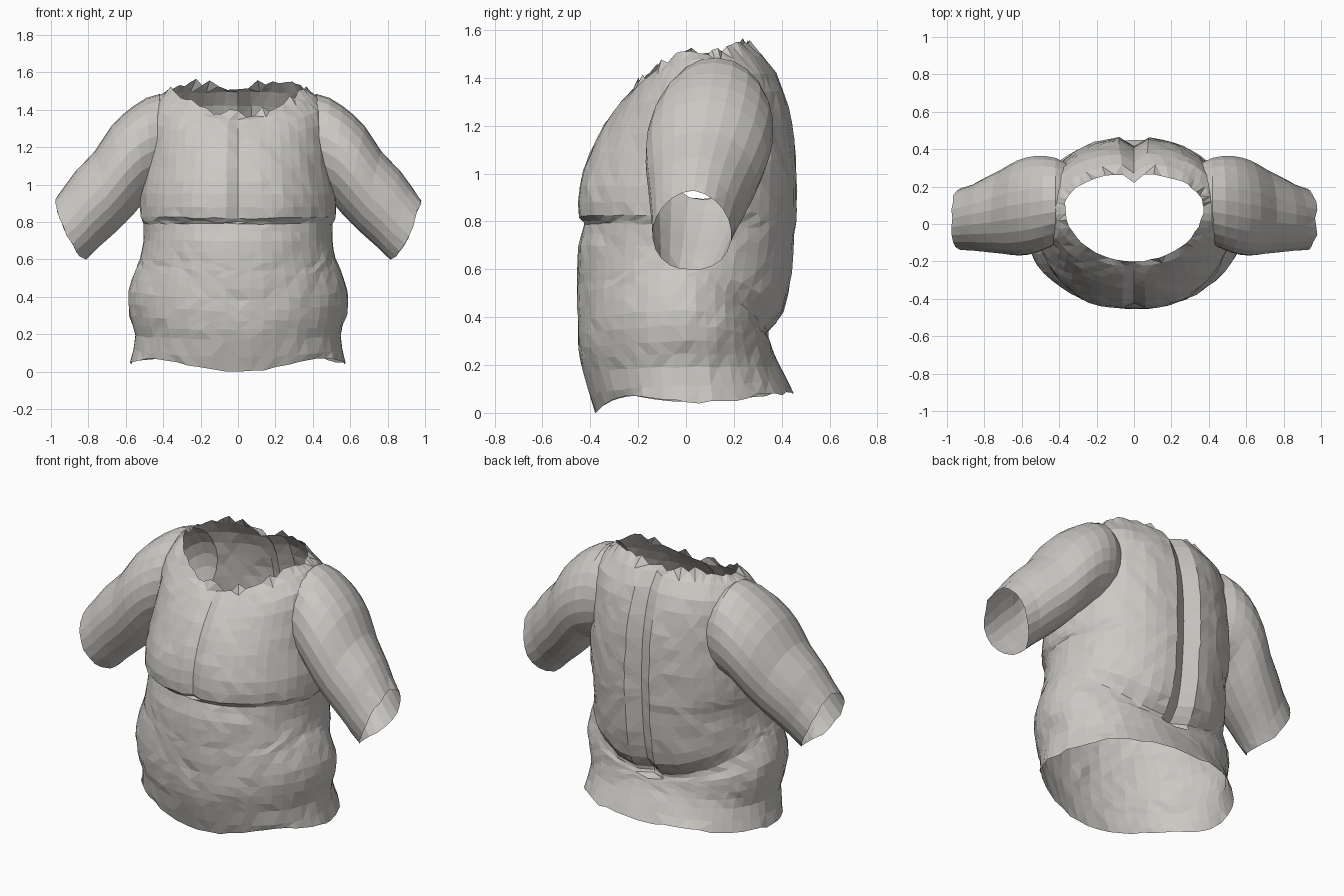
import bpy, bmesh, math, random
from mathutils import Vector

random.seed(4)
cube = bpy.data.objects.get("Cube")
if cube:
    bpy.data.objects.remove(cube, do_unlink=True)

COLOUR = (0.60, 0.58, 0.55, 1)
skin = bpy.data.materials.new("pale_grey")
skin.use_nodes = True
skin.diffuse_color = COLOUR
skin.node_tree.nodes["Principled BSDF"].inputs["Base Color"].default_value = COLOUR


def smooth_rows(keys, steps):
    """Catmull-Rom interpolation between key cross-sections."""
    rows = []
    for i in range(len(keys) - 1):
        a, b = keys[max(i - 1, 0)], keys[i]
        c, d = keys[i + 1], keys[min(i + 2, len(keys) - 1)]
        for k in range(steps):
            t = k / steps
            rows.append([q + 0.5 * t * (r - p + t * (2*p - 5*q + 4*r - s + t * (3*(q - r) + s - p)))
                         for p, q, r, s in zip(a, b, c, d)])
    return rows + [list(keys[-1])]


def loft(name, rings, open_start, open_end):
    """Closed loft; caps that will become openings get material index 1."""
    bm = bmesh.new()
    loops = [[bm.verts.new(p) for p in ring] for ring in rings]
    n = len(loops[0])
    for lo, hi in zip(loops, loops[1:]):
        for j in range(n):
            k = (j + 1) % n
            bm.faces.new((lo[j], lo[k], hi[k], hi[j]))
    for loop, is_open in ((loops[0], open_start), (loops[-1], open_end)):
        mid = bm.verts.new(sum((v.co for v in loop), Vector()) / n)
        for j in range(n):
            f = bm.faces.new((loop[j], loop[(j + 1) % n], mid))
            f.material_index = int(is_open)
    bmesh.ops.triangulate(bm, faces=bm.faces[:])
    bmesh.ops.recalc_face_normals(bm, faces=bm.faces[:])
    mesh = bpy.data.meshes.new(name)
    bm.to_mesh(mesh)
    bm.free()
    mesh.materials.append(skin)
    mesh.materials.append(skin)
    ob = bpy.data.objects.new(name, mesh)
    bpy.context.collection.objects.link(ob)
    return ob


def bump(v, mid, width):
    return math.exp(-((v - mid) / width) ** 2)


def torso_point(row, a, hem, rim):
    w, ys, zs, yf, zf, yb, zb = row
    c, s = math.cos(a), math.sin(a)
    front = s < 0
    s = abs(s)
    x = w * math.copysign(abs(c) ** (1 if front else 0.88), c)
    if abs(c) < 1e-6:
        x = 0
    y = ys + ((yf if front else yb) - ys) * s
    z = zs + ((zf if front else zb) - zs) * s ** 2
    if front:
        # breasts, cleft between them, navel
        if 0.81 < z < 1.2:
            y -= 0.025 * bump(abs(x), 0.24, 0.16) * bump(z, 0.9, 0.15)
        if 0.8 < z < 1.36:
            y += 0.025 * bump(x, 0, 0.03)
        y += 0.02 * bump(x, 0, 0.03) * bump(z, 0.36, 0.03)
    elif z > 0.3:
        # spine groove
        y -= 0.05 * bump(x, 0, 0.04)
    if hem:
        z += 0.04 * math.sin(math.pi * s ** 2) if front else random.uniform(-0.01, 0.01)
    if rim:
        z += random.uniform(-0.025, 0.02)
        if not front:
            z -= 0.06 * bump(x, 0, 0.06)
    return Vector((x, y, z))


# Torso: half width, side y z, front y z, back y z
TORSO = [
    (.575, .0, .05, -.38, .0, .45, .09),
    (.55, .0, .19, -.43, .17, .39, .20),
    (.58, .0, .30, -.45, .27, .36, .27),
    (.585, .0, .43, -.455, .38, .35, .31),
    (.545, .0, .55, -.455, .50, .345, .34),
    (.525, .0, .60, -.455, .58, .41, .42),
    (.505, .0, .70, -.45, .70, .445, .58),
    (.505, .0, .79, -.425, .79, .46, .75),
    (.52, .0, .83, -.445, .82, .465, .85),
    (.52, .02, .95, -.44, .95, .465, 1.0),
    (.50, .05, 1.1, -.405, 1.08, .455, 1.15),
    (.49, .08, 1.25, -.345, 1.2, .43, 1.28),
    (.47, .09, 1.41, -.27, 1.3, .38, 1.42),
    (.37, .09, 1.525, -.20, 1.38, .27, 1.555),
]
rows = smooth_rows(TORSO, 2)
SEG = 52
rings = []
for i, row in enumerate(rows):
    ring = [torso_point(row, math.tau * j / SEG, i == 0, i == len(rows) - 1) for j in range(SEG)]
    for p in ring:
        if p.x:
            p += Vector((random.uniform(-1, 1), random.uniform(-1, 1), random.uniform(-1, 1))) * 0.004
    rings.append(ring)
torso = loft("torso", rings, True, True)

# Sleeves: top x z, bottom x z, front y, back y
SLEEVE = [
    (.30, 1.41, .32, 1.0, -.06, .30),
    (.42, 1.485, .42, .95, -.11, .355),
    (.56, 1.42, .49, .92, -.155, .365),
    (.68, 1.31, .56, .84, -.17, .34),
    (.765, 1.18, .65, .75, -.16, .29),
    (.87, 1.07, .74, .67, -.15, .24),
    (.97, .93, .81, .60, -.14, .19),
]


def sleeve_ring(row, side, cuff):
    tx, tz, bx, bz, yf, yb = row
    ring = []
    for j in range(22):
        a = math.tau * (j + 0.13) / 22
        u, v = math.cos(a), math.sin(a)
        x = (tx + bx) / 2 + (tx - bx) / 2 * u
        z = (tz + bz) / 2 + (tz - bz) / 2 * u
        if cuff:
            x += 0.03 * abs(v) + random.uniform(-0.008, 0.008)
            z -= 0.02 * abs(v)
        ring.append(Vector((side * x, (yf + yb) / 2 + (yb - yf) / 2 * v, z)))
    return ring


bpy.context.view_layer.objects.active = torso
for side, name in ((1, "left_sleeve"), (-1, "right_sleeve")):
    srows = smooth_rows(SLEEVE, 2)
    sleeve = loft(name, [sleeve_ring(r, side, i == len(srows) - 1) for i, r in enumerate(srows)], False, True)
    # Weld the sleeve to the torso
    mod = torso.modifiers.new("weld", "BOOLEAN")
    mod.operation = "UNION"
    mod.solver = "EXACT"
    mod.object = sleeve
    bpy.ops.object.modifier_apply(modifier=mod.name)
    bpy.data.objects.remove(sleeve, do_unlink=True)

# Open the neck, hem and cuffs
bm = bmesh.new()
bm.from_mesh(torso.data)
bmesh.ops.delete(bm, geom=[f for f in bm.faces if f.material_index == 1], context="FACES")
bm.to_mesh(torso.data)
bm.free()
torso.data.materials.clear()
torso.data.materials.append(skin)
